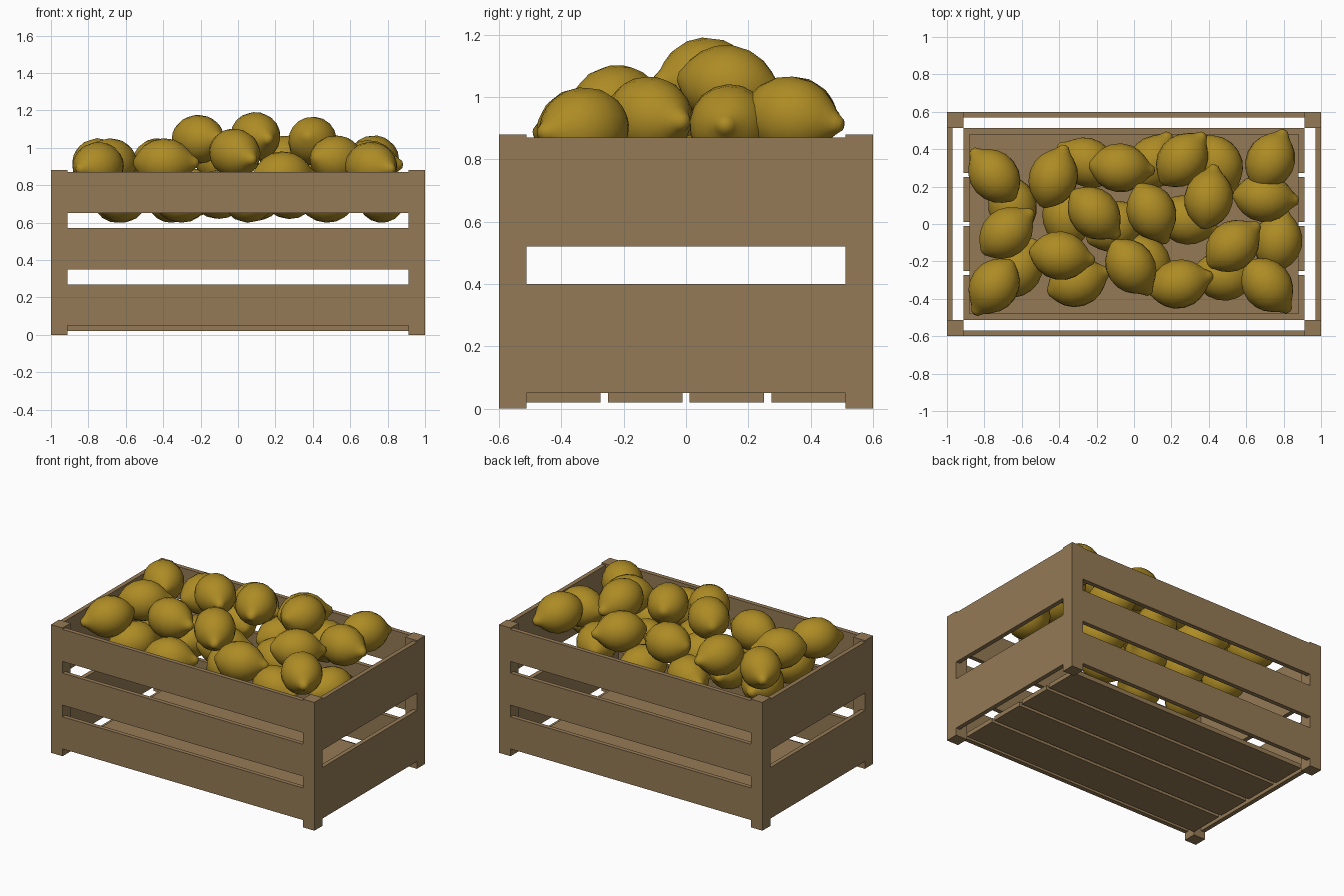
import bpy, bmesh, math
from mathutils import Matrix, Euler

if "Cube" in bpy.data.objects:
    bpy.data.objects.remove(bpy.data.objects["Cube"])


def material(name, rgb):
    m = bpy.data.materials.new(name)
    m.diffuse_color = (*rgb, 1)
    m.use_nodes = True
    m.node_tree.nodes["Principled BSDF"].inputs["Base Color"].default_value = m.diffuse_color
    return m


wood = material("brown wood", (0.30, 0.195, 0.092))
yellow = material("lemon yellow", (0.42, 0.26, 0.018))


def add(name, mesh):
    ob = bpy.data.objects.new(name, mesh)
    bpy.context.collection.objects.link(ob)
    return ob


def box(name, x0, x1, y0, y1, z0, z1):
    """Wooden board given by its limits."""
    bm = bmesh.new()
    bmesh.ops.create_cube(bm, size=1)
    bm.transform(Matrix.Translation(((x0 + x1) / 2, (y0 + y1) / 2, (z0 + z1) / 2))
                 @ Matrix.Diagonal((x1 - x0, y1 - y0, z1 - z0, 1)))
    me = bpy.data.meshes.new(name)
    bm.to_mesh(me)
    bm.free()
    me.materials.append(wood)
    return add(name, me)


PX, PY = 0.912, 0.512   # inner faces of the corner posts
T = 0.03                # board thickness

# Corner posts
for sx in (-1, 1):
    for sy in (-1, 1):
        xs, ys = sorted((sx * PX, sx)), sorted((sy * PY, sy * 0.6))
        box("corner_post", *xs, *ys, 0, 0.88)

# Three boards on each long side, two wide boards on each end
for s in (-1, 1):
    ys = sorted((s * 0.6, s * (0.6 - T)))
    for z in (0.05, 0.35, 0.65):
        box("long_side_board", -PX, PX, *ys, z, z + 0.22)
    xs = sorted((s, s * (1 - T)))
    for z in (0.05, 0.52):
        box("end_board", *xs, -PY, PY, z, z + 0.35)

# Floor slats and the sheet lying on them
for y0, y1 in ((-PY, -0.274), (-0.25, -0.012), (0.012, 0.25), (0.274, PY)):
    box("floor_slat", -PX, PX, y0, y1, 0.02, 0.05)
box("floor_sheet", -0.88, 0.88, -0.48, 0.48, 0.05, 0.065)

# Lemon: turned profile along x, with a nipple at the front end
profile = [(-0.172, 0), (-0.169, 0.018), (-0.157, 0.036), (-0.14, 0.062), (-0.11, 0.094),
           (-0.065, 0.12), (-0.01, 0.131), (0.045, 0.124), (0.09, 0.102), (0.125, 0.07),
           (0.145, 0.046), (0.163, 0.031), (0.178, 0.02), (0.184, 0)]
bm = bmesh.new()
vs = [bm.verts.new((x, r, 0)) for x, r in profile]
es = [bm.edges.new(p) for p in zip(vs, vs[1:])]
bmesh.ops.spin(bm, geom=vs + es, cent=(0, 0, 0), axis=(1, 0, 0),
               angle=math.tau, steps=18, use_duplicate=False)
bmesh.ops.remove_doubles(bm, verts=bm.verts, dist=0.0005)
bmesh.ops.recalc_face_normals(bm, faces=bm.faces)
for f in bm.faces:
    f.smooth = True
lemon_mesh = bpy.data.meshes.new("lemon")
bm.to_mesh(lemon_mesh)
bm.free()
lemon_mesh.materials.append(yellow)

# Pile of lemons: x, y, z, heading, downward tilt (degrees)
pile = [
    # top of the heap
    (-0.21, 0.055, 1.045, -45, 0), (0.095, 0.06, 1.06, -65, 5),
    (0.40, 0.14, 1.035, 80, 10), (-0.015, -0.23, 0.97, -55, 12),
    # middle layer
    (-0.75, 0.26, 0.92, 130, 5), (-0.43, 0.25, 0.92, 70, 0),
    (-0.07, 0.30, 0.93, -5, 5), (0.26, 0.345, 0.935, 50, 0),
    (0.73, 0.34, 0.935, 65, 8), (0.70, 0.14, 0.91, -5, 0),
    (-0.68, -0.045, 0.92, 40, 0), (-0.39, -0.17, 0.92, -8, 0),
    (0.245, -0.32, 0.85, 15, 0), (0.53, -0.115, 0.935, 40, 5),
    (0.715, -0.33, 0.90, -50, 5), (-0.75, -0.335, 0.90, 235, 5),
    # bottom layer
    (0.45, 0.32, 0.80, -60, 0), (-0.25, 0.33, 0.76, 150, 0),
    (-0.65, 0.10, 0.73, 100, 0), (-0.30, -0.31, 0.73, 20, 0),
    (-0.62, -0.24, 0.73, 60, 0), (0.77, -0.09, 0.73, 80, 0),
    (0.48, -0.28, 0.73, -10, 0), (0.28, 0.02, 0.75, -20, 0),
    (0.06, -0.20, 0.73, -45, 0), (-0.36, 0.04, 0.73, 100, 0),
    (-0.10, -0.01, 0.75, 30, 0), (0.10, 0.33, 0.74, 60, 0),
]
for i, (x, y, z, yaw, tilt) in enumerate(pile):
    ob = add("lemon", lemon_mesh)
    ob.location = (x, y, z)
    ob.rotation_euler = Euler((math.radians(i * 37), math.radians(tilt), math.radians(yaw)))
